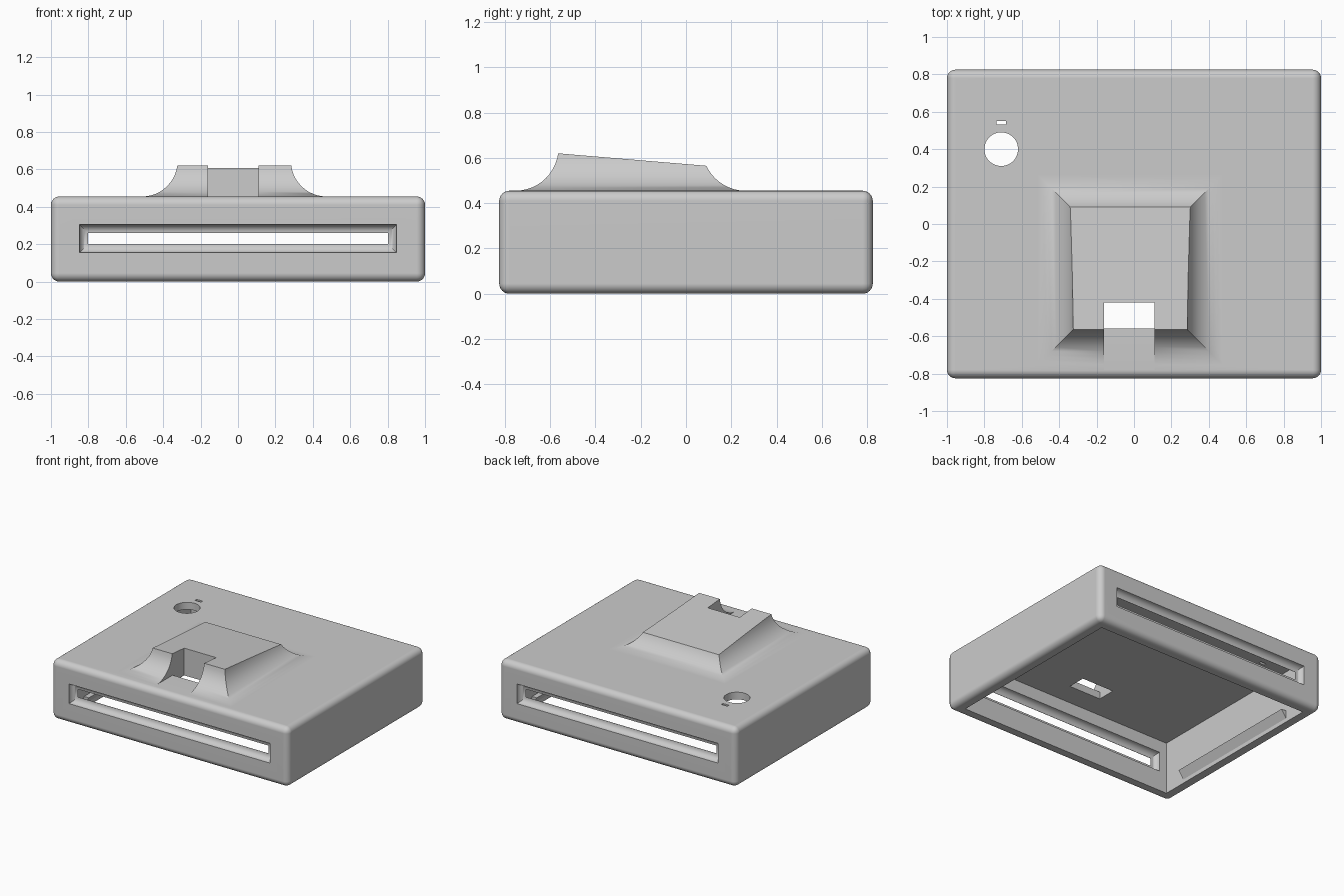
import bpy, bmesh, math
from mathutils import Matrix, Vector

old = bpy.data.objects.get("Cube")
if old:
    bpy.data.objects.remove(old, do_unlink=True)

grey = bpy.data.materials.new("plain grey")
grey.use_nodes = True
color = (0.6, 0.6, 0.6, 1)
grey.diffuse_color = color
grey.node_tree.nodes["Principled BSDF"].inputs["Base Color"].default_value = color

HALF_Y, TOP, WALL, ROUND = 0.825, 0.455, 0.09, 0.045
COVE = 0.19


def make(name, bm):
    bmesh.ops.recalc_face_normals(bm, faces=bm.faces)
    mesh = bpy.data.meshes.new(name)
    bm.to_mesh(mesh)
    bm.free()
    obj = bpy.data.objects.new(name, mesh)
    bpy.context.collection.objects.link(obj)
    mesh.materials.append(grey)
    return obj


def box_mesh(x0, x1, y0, y1, z0, z1):
    bm = bmesh.new()
    size = Matrix.Diagonal((x1 - x0, y1 - y0, z1 - z0, 1))
    place = Matrix.Translation(((x0 + x1) / 2, (y0 + y1) / 2, (z0 + z1) / 2))
    bmesh.ops.create_cube(bm, size=1, matrix=place @ size)
    return bm


def loft(rect, steps):
    """Stack rectangles grown by an offset at each height."""
    x0, x1, y0, y1 = rect
    bm = bmesh.new()
    rings = []
    for o, z in steps:
        corners = ((x0 - o, y0 - o), (x1 + o, y0 - o), (x1 + o, y1 + o), (x0 - o, y1 + o))
        rings.append([bm.verts.new((x, y, z)) for x, y in corners])
    for a, b in zip(rings, rings[1:]):
        for i in range(4):
            j = (i + 1) % 4
            bm.faces.new((a[i], a[j], b[j], b[i]))
    bm.faces.new(rings[0])
    bm.faces.new(rings[-1])
    return bm


def combine(target, other, operation):
    other.hide_render = True
    mod = target.modifiers.new(other.name, 'BOOLEAN')
    mod.operation = operation
    mod.solver = 'EXACT'
    mod.object = other
    bpy.context.view_layer.objects.active = target
    bpy.ops.object.modifier_apply(modifier=mod.name)
    bpy.data.objects.remove(other, do_unlink=True)


# Rounded outer case
bm = box_mesh(-1, 1, -HALF_Y, HALF_Y, 0, TOP)
bmesh.ops.bevel(bm, geom=bm.edges[:], offset=ROUND, segments=6, profile=0.5, affect='EDGES')
case = make("case", bm)

# Raised pedestal with coved sides and a sloping top
steps = [(COVE, TOP - 0.02)]
for i in range(13):
    a = math.radians(90) * i / 12
    steps.append((COVE * (1 - math.sin(a)), TOP + COVE * (1 - math.cos(a))))
bm = loft((-0.323, 0.283, -0.563, 0.072), steps)
bmesh.ops.bisect_plane(bm, geom=bm.verts[:] + bm.edges[:] + bm.faces[:],
                       plane_co=(0, -0.565, 0.62), plane_no=Vector((0, 0.055, 0.655)).normalized(),
                       clear_outer=True)
bmesh.ops.edgeloop_fill(bm, edges=[e for e in bm.edges if e.is_boundary])
combine(case, make("pedestal", bm), 'UNION')

# Hollow, open underneath
inner = 1 - WALL
depth = HALF_Y - WALL
combine(case, make("cavity", box_mesh(-inner, inner, -depth, depth, -0.1, 0.4)), 'DIFFERENCE')

# Notch in the pedestal front and the opening through the roof
combine(case, make("notch", box_mesh(-0.16, 0.11, -0.8, -0.42, TOP, 0.8)), 'DIFFERENCE')
combine(case, make("roof_opening", box_mesh(-0.16, 0.11, -0.56, -0.42, 0.3, 0.5)), 'DIFFERENCE')

# Long coved slots through the front and back walls
half = []
for i in range(9):
    a = math.radians(90) * i / 8
    half.append((ROUND * math.cos(a), 0.001 + (ROUND - 0.001) * (1 - math.sin(a))))
half = [(ROUND, 0.1)] + half
profile = [(o, -z) for o, z in half] + [(o, z) for o, z in reversed(half)]
for side, label in ((-1, "front_slot"), (1, "back_slot")):
    bm = loft((-0.803, 0.803, -0.03, 0.03), profile)
    place = Matrix.Translation((0, side * (HALF_Y - WALL / 2), 0.23))
    bm.transform(place @ Matrix.Rotation(math.radians(90), 4, 'X'))
    combine(case, make(label, bm), 'DIFFERENCE')

# Round button hole and small indicator hole
bm = bmesh.new()
bmesh.ops.create_cone(bm, cap_ends=True, segments=48, radius1=0.09, radius2=0.09, depth=0.4,
                      matrix=Matrix.Translation((-0.71, 0.4, 0.45)))
combine(case, make("button_hole", bm), 'DIFFERENCE')
combine(case, make("indicator_hole", box_mesh(-0.735, -0.685, 0.532, 0.552, 0.3, 0.6)), 'DIFFERENCE')

# Smooth the rounded areas while keeping flats flat
bpy.ops.object.select_all(action='DESELECT')
case.select_set(True)
bpy.context.view_layer.objects.active = case
bpy.ops.object.shade_smooth_by_angle(angle=math.radians(30))
flat = case.modifiers.new("flat faces", 'WEIGHTED_NORMAL')
flat.keep_sharp = True

# Wedge ridges along the inner side walls
for side, label in ((-1, "right_ridge"), (1, "left_ridge")):
    bm = bmesh.new()
    section = ((inner + 0.01, 0.03), (inner, 0.03), (inner - 0.04, 0.09), (inner + 0.01, 0.09))
    face = bm.faces.new([bm.verts.new((side * x, -0.555, z)) for x, z in section])
    ext = bmesh.ops.extrude_face_region(bm, geom=[face], use_keep_orig=True)
    moved = [v for v in ext["geom"] if isinstance(v, bmesh.types.BMVert)]
    bmesh.ops.translate(bm, verts=moved, vec=(0, 1.11, 0))
    make(label, bm)
